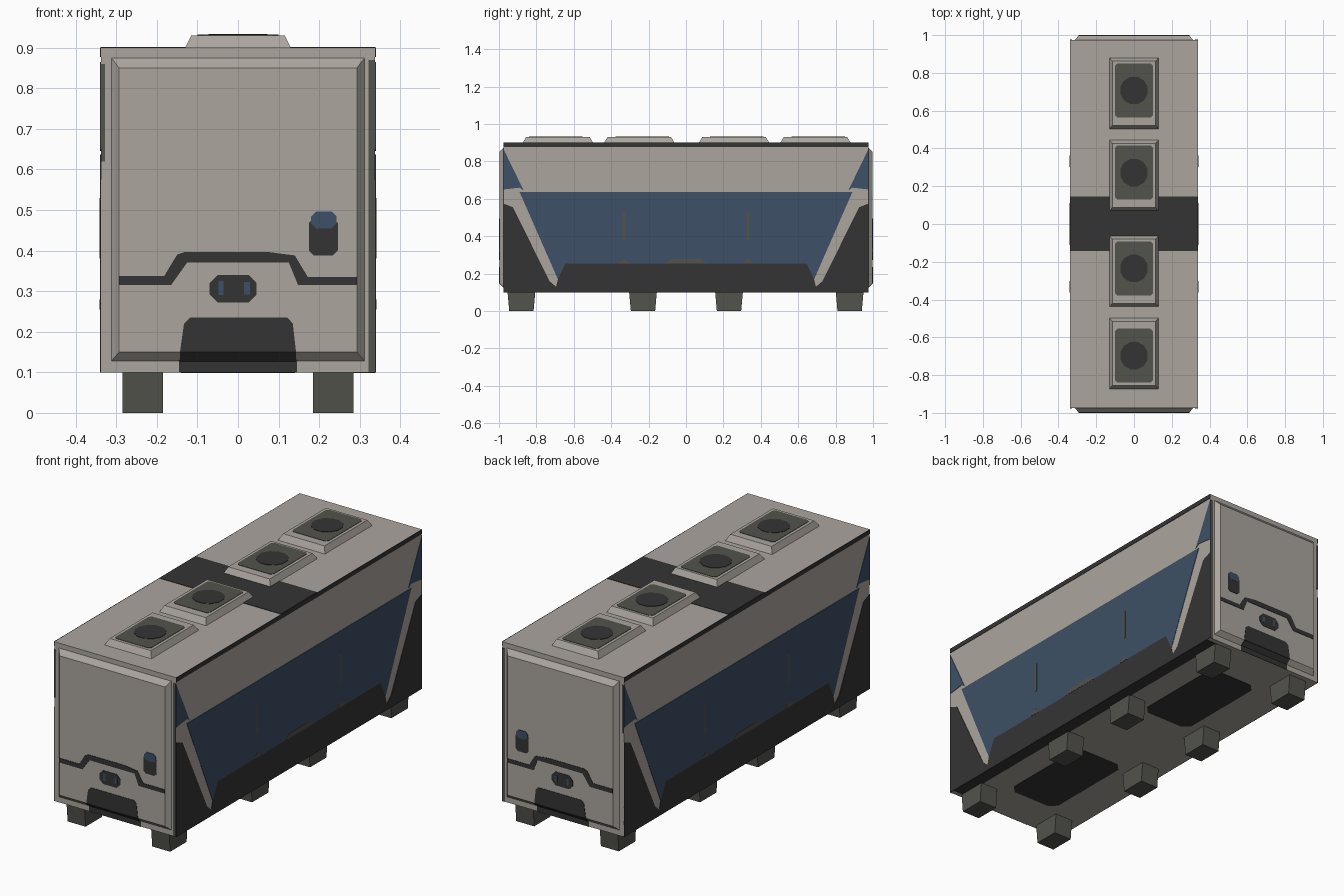
import bpy, bmesh, math
from mathutils import Vector

if "Cube" in bpy.data.objects:
    bpy.data.objects.remove(bpy.data.objects["Cube"])


def material(name, hexa):
    lin = []
    for i in (0, 2, 4):
        c = int(hexa[i:i + 2], 16) / 255
        lin.append(c / 12.92 if c <= 0.04045 else ((c + 0.055) / 1.055) ** 2.4)
    m = bpy.data.materials.new(name)
    m.diffuse_color = (*lin, 1)
    m.use_nodes = True
    m.node_tree.nodes["Principled BSDF"].inputs["Base Color"].default_value = m.diffuse_color
    return m


BEIGE = material("warm_beige", "aba59e")
BLUE = material("slate_blue", "3d5066")
DARK = material("charcoal", "343434")
GREY = material("olive_grey", "53534d")


def prism(name, a, b, mat):
    """Solid between two matching outlines."""
    bm = bmesh.new()
    va = [bm.verts.new(p) for p in a]
    vb = [bm.verts.new(p) for p in b]
    n = len(va)
    bm.faces.new(va)
    bm.faces.new(vb)
    for i in range(n):
        bm.faces.new((va[i], va[(i + 1) % n], vb[(i + 1) % n], vb[i]))
    bmesh.ops.recalc_face_normals(bm, faces=bm.faces)
    me = bpy.data.meshes.new(name)
    bm.to_mesh(me)
    bm.free()
    me.materials.append(mat)
    ob = bpy.data.objects.new(name, me)
    bpy.context.collection.objects.link(ob)
    return ob


def plate(name, pts, normal, mat, t=0.002):
    pts = [Vector(p) for p in pts]
    off = Vector(normal) * t
    return prism(name, [p - off for p in pts], [p + off for p in pts], mat)


def rect(x0, x1, y0, y1):
    return [(x0, y0), (x1, y0), (x1, y1), (x0, y1)]


def chamfered(x0, x1, y0, y1, c):
    return [(x0 + c, y0), (x1 - c, y0), (x1, y0 + c), (x1, y1 - c),
            (x1 - c, y1), (x0 + c, y1), (x0, y1 - c), (x0, y0 + c)]


def at_z(pts, z):
    return [(x, y, z) for x, y in pts]


def mirrored(half):
    return half + [(-a, b) for a, b in reversed(half)]


W, L, B, T, E = 0.338, 0.975, 0.10, 0.90, 0.998

# main container body
base = rect(-W, W, -L, L)
prism("container_body", at_z(base, B), at_z(base, T), BEIGE)

# feet, tapered along the length
for y in (-0.88, -0.23, 0.23, 0.875):
    for x in (-0.235, 0.235):
        prism("foot", at_z(rect(x - .05, x + .05, y - .065, y + .065), 0),
              at_z(rect(x - .05, x + .05, y - .074, y + .074), B), GREY)

# roof band and roof hatches with fan discs
plate("roof_band", at_z(rect(-W, W, -.142, .145), T), (0, 0, 1), DARK)
for y in (-0.685, -0.25, 0.257, 0.692):
    prism("roof_hatch", at_z(rect(-.13, .13, y - .188, y + .188), T),
          at_z(rect(-.115, .115, y - .17, y + .17), 0.93), BEIGE)
    yc = y + (-.012 if abs(y) > .5 and y < 0 else .015)
    plate("hatch_panel", at_z(chamfered(-.1, .1, yc - .143, yc + .143, .012), .93),
          (0, 0, 1), GREY)
    disc = [(.075 * math.cos((i + .5) * math.pi / 6), yc + .075 * math.sin((i + .5) * math.pi / 6), .931)
            for i in range(12)]
    plate("fan_disc", disc, (0, 0, 1), DARK, .003)

# painted long sides
skirt = mirrored([(-L, B), (-L, .575), (-.925, .555), (-.73, .16), (-.695, .13),
                  (-.685, .17), (-.645, .255)])
main_blue = mirrored([(-.89, .637), (-.685, .17), (-.645, .255)])
for s in (-1, 1):
    def side(name, pts, mat, t=.002):
        plate(name, [(s * W, a, b) for a, b in pts], (s, 0, 0), mat, t)
    side("dark_skirt", skirt, DARK)
    side("blue_field", main_blue, BLUE)
    side("top_edge_strip", rect(-L, L, .877, .9), DARK)
    for k in (-1, 1):
        side("blue_corner", [(k * L, .865), (k * .868, .645), (k * .89, .66), (k * L, .65)], BLUE)
        side("side_slit", rect(k * .332 - .008, k * .332 + .008, .38, .53), GREY, .003)
        side("side_notch", [(k * .332 - .03, .255), (k * .332, .28), (k * .332 + .03, .255)], GREY, .003)
    side("centre_notch", mirrored([(-.11, .255), (-.08, .278)]), GREY, .003)

# raised end panels with painted details
step = [(-.29, .318), (-.165, .318), (-.125, .372)]
step_top = [(-.145, .385), (-.18, .335), (-.3, .335)]
line = [(-.293, .315), (-.165, .315), (-.125, .371), (.125, .371), (.148, .315), (.293, .315),
        (.293, .335), (.172, .335), (.14, .388), (.07, .397), (-.13, .397), (-.15, .39),
        (-.182, .337), (-.293, .337)]
for s in (-1, 1):
    def end(name, pts, mat, d=E, t=.002):
        plate(name, [(a, s * d, b) for a, b in pts], (0, s, 0), mat, t)
    prism("end_panel", [(x, s * L, z) for x, z in rect(-.312, .312, .128, .875)],
          [(x, s * E, z) for x, z in rect(-.293, .293, .15, .85)], BEIGE)
    end("stepped_line", line, DARK)
    end("lower_vent", [(-.143, .15), (.143, .15), (.135, .22), (.122, .235),
                       (-.118, .235), (-.133, .22)], DARK)
    plate("vent_bevel", [(-.143, s * L, .128), (.143, s * L, .128), (.143, s * E, .15),
                         (-.143, s * E, .15)], (0, s * .7, -.7), DARK)
    end("vent_foot", rect(-.145, .145, B, .13), DARK, L)
    end("latch_plate", chamfered(-.07, .046, .272, .34, .02), DARK)
    end("latch_light", rect(-.048, -.036, .29, .325), BLUE, E, .003)
    end("latch_light", rect(.015, .03, .292, .322), BLUE, E, .003)
    end("socket_plate", chamfered(.175, .246, .388, .48, .012), DARK)
    end("socket_cover", chamfered(.18, .243, .455, .496, .012), BLUE, E, .003)
    end("corner_strip", rect(.322, W, B, .87), GREY, L)
    end("corner_strip", rect(-W, -.328, .62, .86), GREY, L)

# underside recesses and edge strip
for y0, y1 in ((-.77, -.25), (.23, .75)):
    plate("under_recess", at_z(chamfered(-.14, .14, y0, y1, .035), B), (0, 0, -1), DARK)
plate("under_edge", at_z(rect(.275, W, -.95, .95), B), (0, 0, -1), DARK)
